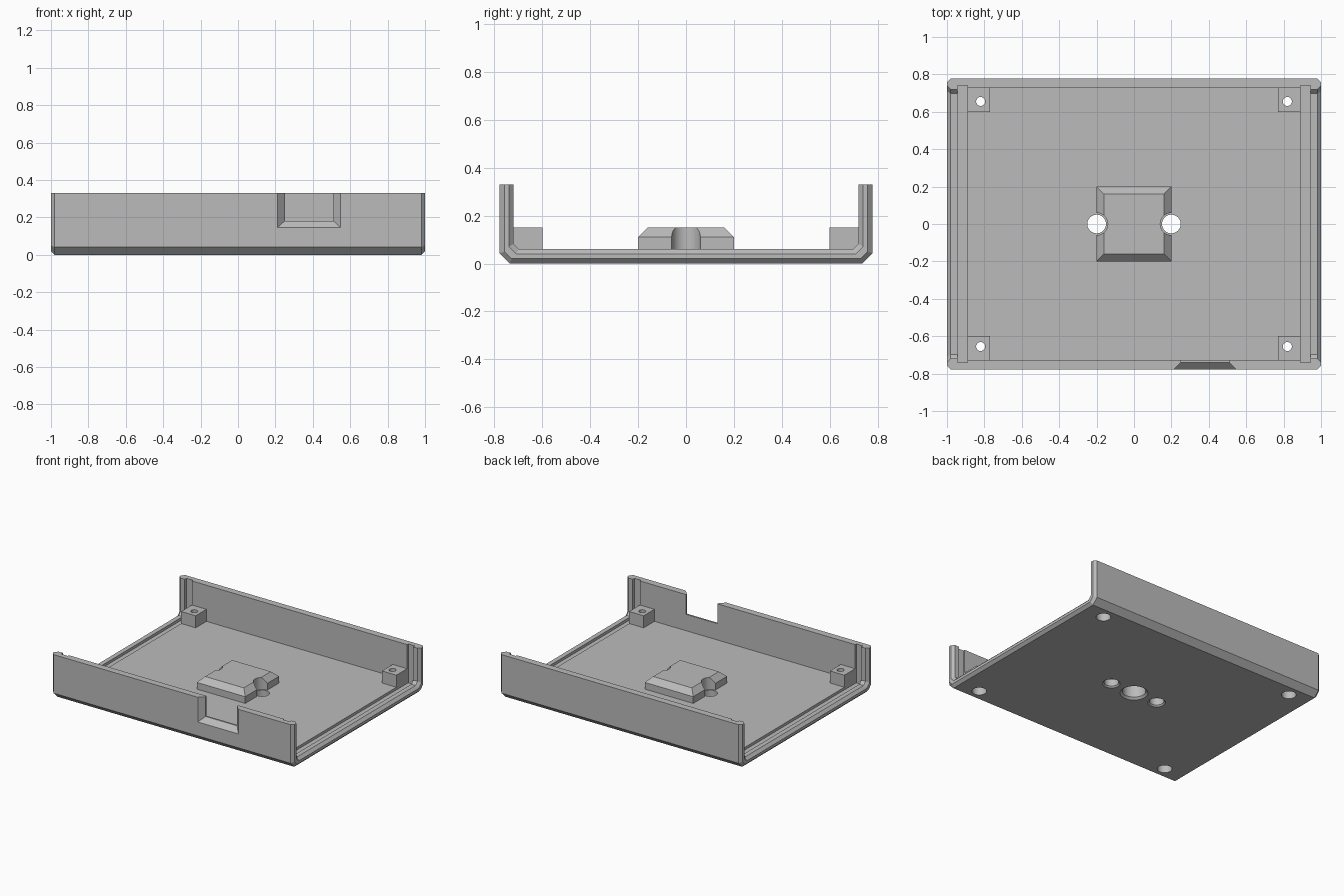
import bpy
import bmesh
import math

if "Cube" in bpy.data.objects:
    bpy.data.objects.remove(bpy.data.objects["Cube"], do_unlink=True)

grey = bpy.data.materials.new("grey plastic")
grey.use_nodes = True
GREY = (0.5, 0.5, 0.5, 1)
grey.diffuse_color = GREY
grey.node_tree.nodes["Principled BSDF"].inputs["Base Color"].default_value = GREY

HALF_Y, HEIGHT, CHAMFER = 0.778, 0.33, 0.042


def loft(name, sections):
    """Skin a solid through rings of equal point count and cap both ends."""
    bm = bmesh.new()
    rings = [[bm.verts.new(p) for p in s] for s in sections]
    for a, b in zip(rings, rings[1:]):
        for i in range(len(a)):
            j = (i + 1) % len(a)
            bm.faces.new((a[i], a[j], b[j], b[i]))
    bm.faces.new(rings[0])
    bm.faces.new(rings[-1])
    bmesh.ops.remove_doubles(bm, verts=bm.verts, dist=1e-5)
    bmesh.ops.recalc_face_normals(bm, faces=bm.faces)
    mesh = bpy.data.meshes.new(name)
    bm.to_mesh(mesh)
    bm.free()
    mesh.materials.append(grey)
    obj = bpy.data.objects.new(name, mesh)
    bpy.context.collection.objects.link(obj)
    return obj


def rect(x0, x1, y0, y1, z):
    return [(x0, y0, z), (x1, y0, z), (x1, y1, z), (x0, y1, z)]


def round_cutter(name, x, y, profile, sides=32):
    """Turned cutter from (radius, height) pairs."""
    turn = [2 * math.pi * i / sides for i in range(sides)]
    obj = loft(name, [[(x + r * math.cos(t), y + r * math.sin(t), z) for t in turn]
                      for r, z in profile])
    obj.hide_render = True
    return obj


def activate(obj):
    bpy.ops.object.select_all(action="DESELECT")
    obj.select_set(True)
    bpy.context.view_layer.objects.active = obj


def cut(obj, cutters):
    activate(obj)
    for c in cutters:
        mod = obj.modifiers.new("cut", "BOOLEAN")
        mod.operation, mod.solver, mod.object = "DIFFERENCE", "EXACT", c
        bpy.ops.object.modifier_apply(modifier=mod.name)


def tray_section(x, inset, wall, floor, corner):
    """U-shaped cross-section: outer chamfered shell, then inner channel."""
    k = inset * (math.sqrt(2) - 1)
    outer = [(HALF_Y - inset, HEIGHT), (HALF_Y - inset, CHAMFER + k),
             (HALF_Y - CHAMFER - k, inset)]
    inner = [(wall - corner, floor), (wall, floor + corner), (wall, HEIGHT)]
    loop = outer + [(-y, z) for y, z in reversed(outer)]
    loop += [(-y, z) for y, z in reversed(inner)] + inner
    return [(x, y, z) for y, z in loop]


# Tray: bevelled open ends, panel grooves and a plain middle
half = [(1.0, 0.02, 0.74, 0.04, 0.03),
        (0.98, 0, 0.72, 0.06, 0.022),
        (0.945, 0, 0.72, 0.06, 0.022),
        (0.945, 0, 0.74, 0.04, 0),
        (0.89, 0, 0.74, 0.04, 0),
        (0.89, 0, 0.727, 0.06, 0)]
stations = half + [(-s[0], *s[1:]) for s in reversed(half)]
tray = loft("tray", [tray_section(*s) for s in stations])

# Tapered port notch in the front wall
notch = loft("notch_cutter", [
    [(x0, y, z), (x1, y, z), (x1, y, 0.4), (x0, y, 0.4)]
    for y, x0, x1, z in ((-0.79, 0.2, 0.56, 0.134),
                         (-0.74, 0.25, 0.51, 0.182),
                         (-0.7, 0.25, 0.51, 0.182))])
notch.hide_render = True

# Raised centre block with sloped top edges
block = loft("centre_block", [rect(-r, r, -r, r, z)
                              for r, z in ((0.2, 0.055), (0.2, 0.11), (0.16, 0.15))])

# Holes under and beside the centre block
socket = round_cutter("socket_cutter", 0, 0,
                      [(0.105, -0.01), (0.08, 0.015), (0.08, 0.12)])
side_holes = [round_cutter("side_hole_cutter", x, 0,
                           [(0.07, -0.01), (0.05, 0.01), (0.05, 0.2)])
              for x in (-0.2, 0.2)]
scoops = [round_cutter("scoop_cutter", x, 0, [(0.06, 0.03), (0.06, 0.2)])
          for x in (-0.2, 0.2)]
cut(block, [socket] + scoops)

# Corner screw posts with counterbored holes
screws, posts = [], []
for sx, side in ((1, "left"), (-1, "right")):
    for sy, end in ((1, "back"), (-1, "front")):
        screw = round_cutter("screw_cutter", sx * 0.82, sy * 0.655,
                             [(0.05, -0.01), (0.05, 0.06),
                              (0.024, 0.06), (0.024, 0.2)])
        post = loft(f"screw_post_{end}_{side}",
                    [rect(sx * 0.77, sx * 0.89, sy * 0.6, sy * 0.73, z)
                     for z in (0.055, 0.15)])
        cut(post, [screw])
        screws.append(screw)
        posts.append(post)

cut(tray, [notch, socket] + side_holes + screws)

for c in [notch, socket] + side_holes + scoops + screws:
    bpy.data.objects.remove(c, do_unlink=True)

for obj in [tray, block] + posts:
    activate(obj)
    bpy.ops.object.shade_smooth_by_angle(angle=math.radians(25))
